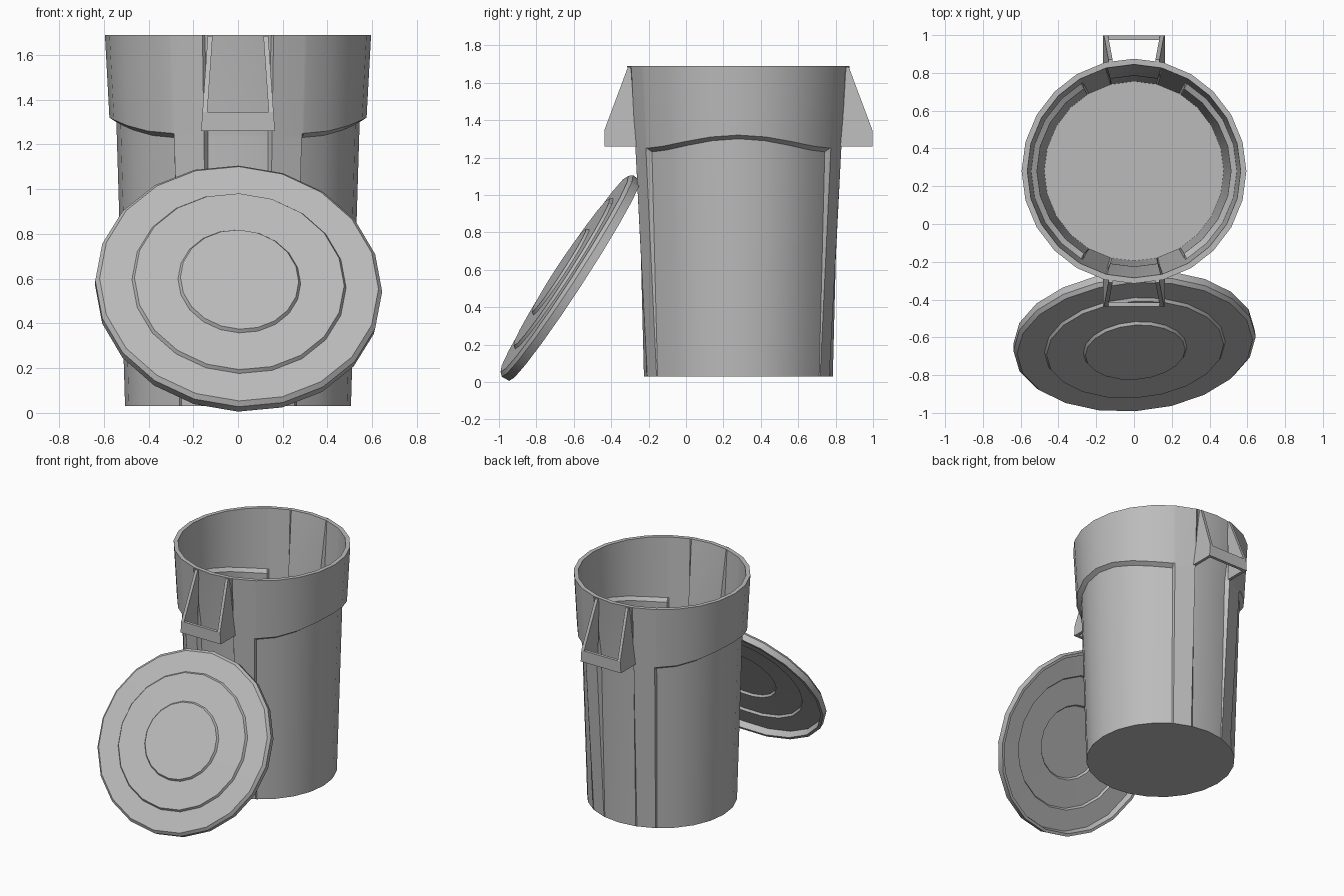
import bpy
import bmesh
from math import radians, sin, cos, pi
from mathutils import Vector, Matrix

if "Cube" in bpy.data.objects:
    bpy.data.objects.remove(bpy.data.objects["Cube"], do_unlink=True)

grey = bpy.data.materials.new("grey plastic")
grey.use_nodes = True
GREY = (0.5, 0.5, 0.5, 1)
grey.diffuse_color = GREY
grey.node_tree.nodes["Principled BSDF"].inputs["Base Color"].default_value = GREY

CAN_Y = 0.28
BASE, TOP, WALL = 0.03, 1.69, 0.03


def finish(bm, name, smooth=True):
    bmesh.ops.recalc_face_normals(bm, faces=bm.faces)
    mesh = bpy.data.meshes.new(name)
    bm.to_mesh(mesh)
    bm.free()
    mesh.materials.append(grey)
    obj = bpy.data.objects.new(name, mesh)
    bpy.context.collection.objects.link(obj)
    if smooth:
        bpy.ops.object.select_all(action="DESELECT")
        obj.select_set(True)
        bpy.context.view_layer.objects.active = obj
        bpy.ops.object.shade_smooth_by_angle(angle=radians(28))
    return obj


def bridge(bm, columns):
    """Skin neighbouring columns of vertices around a closed loop."""
    for a, b in zip(columns, columns[1:] + columns[:1]):
        for i in range(len(a) - 1):
            bm.faces.new((a[i], b[i], b[i + 1], a[i + 1]))


def taper(z):
    return 0.505 + 0.09 * (z - BASE) / (TOP - BASE)


def can_profile(angle):
    """Outer radius and height up one column; angle is from the nearest handle."""
    ledge, low, high = 1.25, 0, 0
    if angle < 15:                      # recess behind the handle
        low = high = 0.035
    elif angle > 30.5:                  # arched side panel
        t = (angle - 30) / 60
        ledge += 0.07 * sin(t * pi / 2) ** 2
        low = 0.03
    rows = [(BASE, 0), (ledge - 0.02, low), (ledge, high), (TOP, 0)]
    return [(taper(z) - depth, z) for z, depth in rows]


# Can: tapered shell with sunken panels, thick wall and floor
quarter = [0, 14.5, 15.5, 30, 31.2, 45, 60, 75, 90]
half = quarter + [180 - a for a in quarter[-2::-1]]
around = half + [360 - a for a in half[-2:0:-1]]
bm = bmesh.new()
columns = []
for a in around:
    fold = a % 180
    outer = can_profile(min(fold, 180 - fold))
    inner = [(r - WALL, max(z, BASE + 0.02)) for r, z in reversed(outer)]
    t = radians(a)
    columns.append([bm.verts.new((r * sin(t), CAN_Y - r * cos(t), z))
                    for r, z in outer + inner])
bridge(bm, columns)
bm.faces.new([c[0] for c in columns])
bm.faces.new([c[-1] for c in columns])
finish(bm, "can")


def prism(bm, outline, x_inner, x_outer, side, facing):
    """Extrude a (distance, height) outline between two x rules."""
    rings = [[bm.verts.new((side * rule(z), CAN_Y + facing * d, z)) for d, z in outline]
             for rule in (x_inner, x_outer)]
    n = len(outline)
    for i in range(n):
        j = (i + 1) % n
        bm.faces.new((rings[0][i], rings[0][j], rings[1][j], rings[1][i]))
    for ring in rings:
        bm.faces.new(ring)


# Handles: two splayed triangular cheeks joined by a grip bar
def cheek_x(z):
    return 0.165 - 0.03 * (z - 1.26) / 0.43


cheek = [(0.575, 1.685), (0.59, 1.685), (0.717, 1.345), (0.717, 1.26), (0.545, 1.26)]
bar = [(0.695, 1.26), (0.717, 1.26), (0.717, 1.345), (0.695, 1.345)]
for name, facing in (("front_handle", -1), ("back_handle", 1)):
    bm = bmesh.new()
    for side in (-1, 1):
        prism(bm, cheek, lambda z: cheek_x(z) - 0.022, cheek_x, side, facing)
    prism(bm, bar, lambda z: 0.022 - cheek_x(z), lambda z: cheek_x(z) - 0.022, 1, facing)
    finish(bm, name, smooth=False)

# Lid: stepped disc with a hollow underside, leaning on the can
upper = [(0.64, 0), (0.643, 0.045), (0.625, 0.065), (0.48, 0.067), (0.47, 0.083),
         (0.275, 0.085), (0.265, 0.1)]
under = [(0.62, 0), (0.61, 0.045), (0.465, 0.047), (0.455, 0.063), (0.26, 0.065), (0.25, 0.08)]
SIDES = 20
bm = bmesh.new()
columns = []
for i in range(SIDES):
    t = 2 * pi * i / SIDES
    columns.append([bm.verts.new((r * sin(t), r * cos(t), h))
                    for r, h in upper[::-1] + under])
bridge(bm, columns)
bm.faces.new([c[0] for c in columns])
bm.faces.new([c[-1] for c in columns])
lid = finish(bm, "lid")
normal = Vector((0.07, -0.837, 0.545)).normalized()
right = Vector((0, 0.545, 0.837)).cross(normal).normalized()
up = normal.cross(right)
lid.matrix_world = (Matrix.Translation((0, -0.596, 0.542))
                    @ Matrix((right, up, normal)).transposed().to_4x4())
